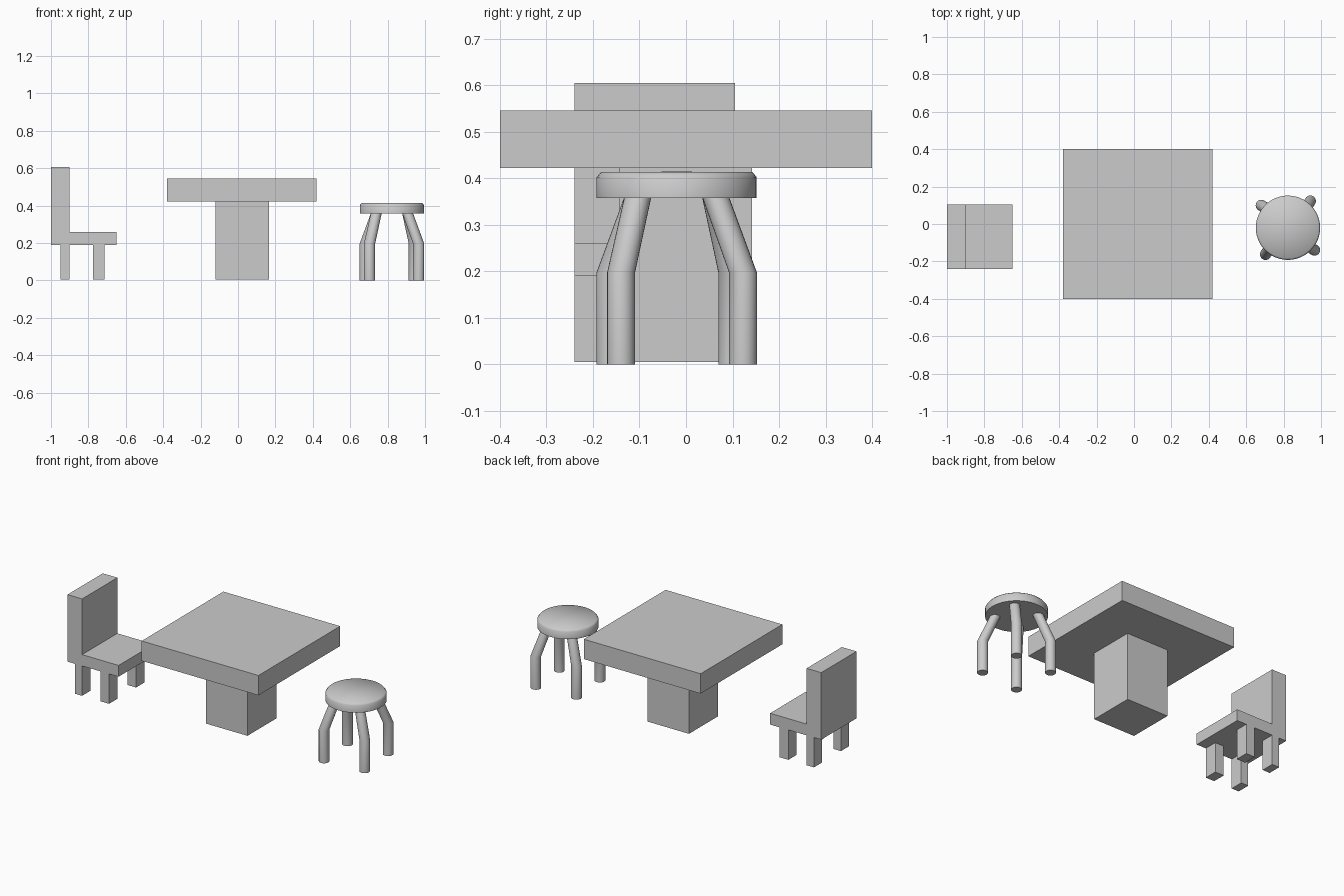
import bpy, bmesh, math

if "Cube" in bpy.data.objects:
    bpy.data.objects.remove(bpy.data.objects["Cube"])


def finish(name, bm, smooth=None):
    bmesh.ops.recalc_face_normals(bm, faces=bm.faces[:])
    mesh = bpy.data.meshes.new(name)
    bm.to_mesh(mesh)
    bm.free()
    if smooth:
        mesh.shade_smooth()
        mesh.set_sharp_from_angle(angle=math.radians(smooth))
    obj = bpy.data.objects.new(name, mesh)
    bpy.context.collection.objects.link(obj)
    return obj


def prism(name, profile, y0, y1):
    """Extrude an (x, z) outline from y0 to y1."""
    bm = bmesh.new()
    face = bm.faces.new([bm.verts.new((x, y0, z)) for x, z in profile])
    ext = bmesh.ops.extrude_face_region(bm, geom=[face])
    verts = [v for v in ext["geom"] if isinstance(v, bmesh.types.BMVert)]
    bmesh.ops.translate(bm, verts=verts, vec=(0, y1 - y0, 0))
    return finish(name, bm)


def box(name, x0, x1, y0, y1, z0, z1):
    return prism(name, [(x0, z0), (x1, z0), (x1, z1), (x0, z1)], y0, y1)


def stacked_rings(name, rings, sides, smooth, tip=False):
    """Join circles given as (x, y, z, radius); cap both ends."""
    bm = bmesh.new()
    loops = []
    for x, y, z, r in rings:
        loops.append([bm.verts.new((x + r * math.cos(2 * math.pi * i / sides),
                                    y + r * math.sin(2 * math.pi * i / sides), z))
                      for i in range(sides)])
    for a, b in zip(loops, loops[1:]):
        for i in range(sides):
            j = (i + 1) % sides
            bm.faces.new((a[i], a[j], b[j], b[i]))
    bm.faces.new(loops[0][::-1])
    if tip:
        x, y, z, _ = rings[-1]
        centre = bm.verts.new((x, y, z + 0.001))
        for i in range(sides):
            bm.faces.new((loops[-1][i], loops[-1][(i + 1) % sides], centre))
    else:
        bm.faces.new(loops[-1])
    return finish(name, bm, smooth)


# Table: thick square top on a block pedestal
box("table_top", -0.38, 0.42, -0.40, 0.40, 0.422, 0.545)
box("table_pedestal", -0.12, 0.165, -0.143, 0.142, 0.005, 0.422)

# Chair: L-shaped seat and back, with four block legs flush to the sides
prism("chair_seat_and_back",
      [(-1, 0.19), (-0.65, 0.19), (-0.65, 0.26), (-0.90, 0.26), (-0.90, 0.605), (-1, 0.605)],
      -0.24, 0.105)
for end, x0, x1 in (("back", -0.95, -0.90), ("front", -0.775, -0.715)):
    for side, y0, y1 in (("right", -0.24, -0.159), ("left", 0.024, 0.105)):
        box(f"chair_{end}_{side}_leg", x0, x1, y0, y1, 0.005, 0.19)

# Stool: round seat with a softened top rim
CX, CY = 0.823, -0.02
stacked_rings("stool_seat",
              [(CX, CY, z, r) for z, r in ((0.357, 0.172), (0.402, 0.172), (0.413, 0.163))],
              48, 70, tip=True)

# Stool legs: upright below, bent inward towards the seat
for k in range(4):
    low, high = math.radians(50 + 90 * k), math.radians(45 + 90 * k)
    bx, by = CX + 0.186 * math.cos(low), CY + 0.186 * math.sin(low)
    tx, ty = CX + 0.118 * math.cos(high), CY + 0.118 * math.sin(high)
    stacked_rings(f"stool_leg_{k + 1}",
                  [(bx, by, 0, 0.03), (bx, by, 0.197, 0.03), (tx, ty, 0.36, 0.029)],
                  24, 50)
